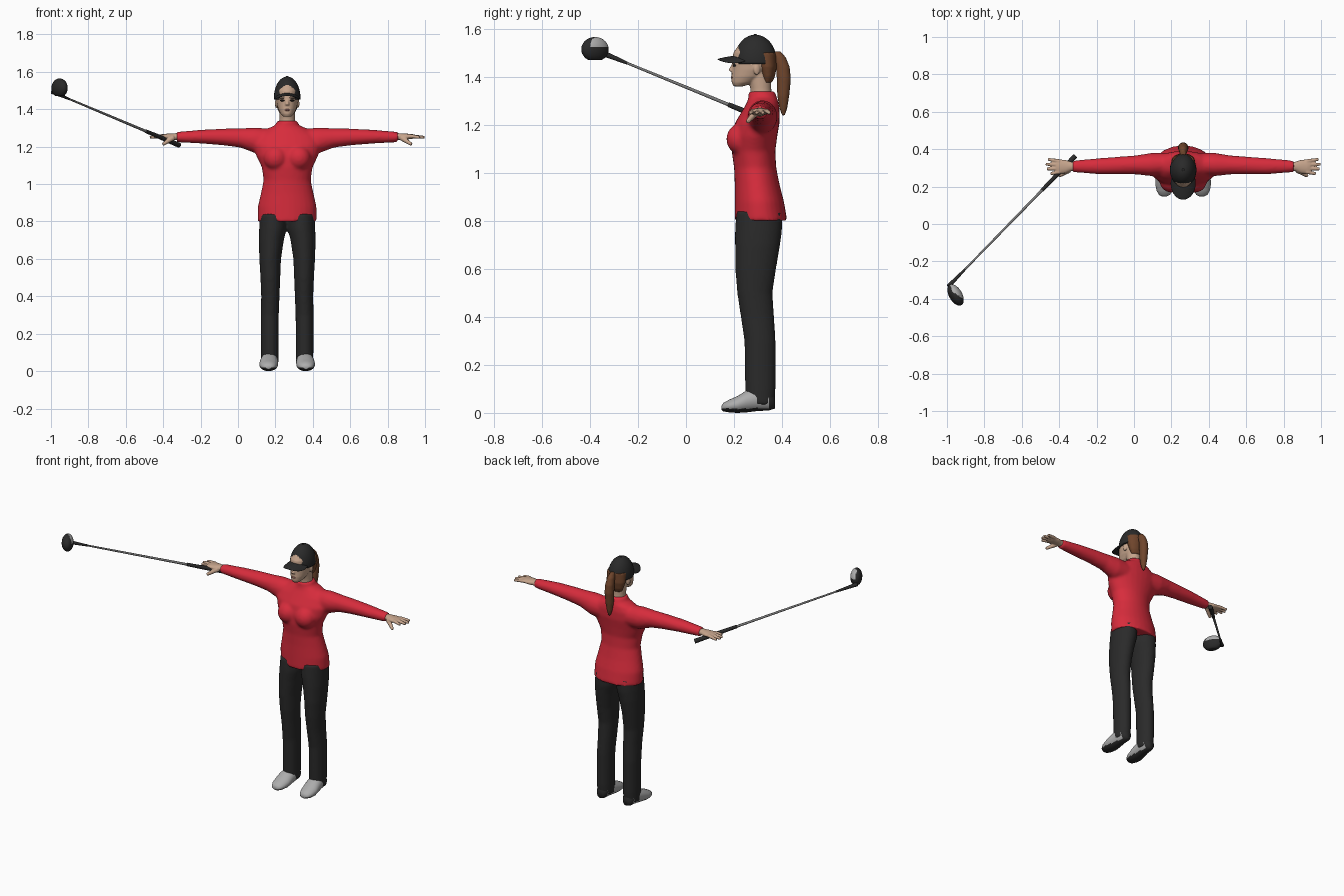
import bpy, bmesh
from math import sin, cos, pi, radians
from mathutils import Vector, Matrix

default_cube = bpy.data.objects.get("Cube")
if default_cube:
    bpy.data.objects.remove(default_cube, do_unlink=True)

CX = .263          # the figure's centre line
SIDES = (-1, 1)    # right, left


def material(name, red, green, blue):
    mat = bpy.data.materials.new(name)
    mat.use_nodes = True
    color = (red, green, blue, 1)
    mat.diffuse_color = color
    shader = mat.node_tree.nodes["Principled BSDF"]
    shader.inputs["Base Color"].default_value = color
    shader.inputs["Roughness"].default_value = .7
    return mat


RED = material("sweater red", .68, .025, .045)
BLACK = material("cloth black", .023, .023, .023)
SKIN = material("skin", .56, .37, .26)
HAIR = material("hair brown", .16, .06, .025)
GREY = material("shoe grey", .42, .42, .42)
METAL = material("shaft grey", .2, .2, .2)
DARK = material("eye dark", .02, .015, .013)
LIPS = material("lip pink", .4, .17, .14)


def loft(bm, axis, rows, side=1, segments=28):
    """Skin ellipses: each row is station, centre, half width, low, high."""
    rings = []
    for station, centre, half, low, high in rows:
        ring = []
        for i in range(segments):
            angle = 2 * pi * i / segments
            a = centre + half * cos(angle)
            b = (low + high) / 2 + (high - low) / 2 * sin(angle)
            point = {"z": (CX + side * a, b, station),
                     "y": (CX + side * a, station, b),
                     "x": (CX + side * station, a, b)}[axis]
            ring.append(bm.verts.new(point))
        rings.append(ring)
    for lower, upper in zip(rings, rings[1:]):
        for i in range(segments):
            j = (i + 1) % segments
            bm.faces.new((lower[i], lower[j], upper[j], upper[i]))
    bm.faces.new(rings[0])
    bm.faces.new(rings[-1])


def ball(bm, centre, radii, turn=0):
    matrix = (Matrix.Translation(centre) @ Matrix.Rotation(radians(turn), 4, "Z")
              @ Matrix.Diagonal((*radii, 1)))
    return bmesh.ops.create_uvsphere(bm, u_segments=28, v_segments=18, radius=1,
                                     matrix=matrix)["verts"]


def rod(bm, start, end, r_start, r_end):
    start, end = Vector(start), Vector(end)
    span = end - start
    matrix = Matrix.Translation((start + end) / 2) @ span.to_track_quat("Z", "Y").to_matrix().to_4x4()
    bmesh.ops.create_cone(bm, cap_ends=True, segments=14, radius1=r_start,
                          radius2=r_end, depth=span.length, matrix=matrix)


def finish(bm, name, mats, voxel=0, rule=None, smoothing=4):
    """Make the object; a voxel size fuses its pieces into one soft skin."""
    bmesh.ops.recalc_face_normals(bm, faces=bm.faces)
    for face in bm.faces:
        face.smooth = True
        if rule and rule(face):
            face.material_index = 1
    mesh = bpy.data.meshes.new(name)
    bm.to_mesh(mesh)
    bm.free()
    for mat in mats:
        mesh.materials.append(mat)
    obj = bpy.data.objects.new(name, mesh)
    bpy.context.scene.collection.objects.link(obj)
    if voxel:
        fuse = obj.modifiers.new("fuse", "REMESH")
        fuse.mode = "VOXEL"
        fuse.voxel_size = voxel
        fuse.use_smooth_shade = True
        soften = obj.modifiers.new("soften", "SMOOTH")
        soften.iterations = smoothing
    return obj


# Sweater: torso, bust and both sleeves fused
bm = bmesh.new()
loft(bm, "z", [
    (.8, 0, .158, .203, .422), (.88, 0, .157, .203, .408), (.95, 0, .141, .203, .39),
    (1.02, 0, .126, .2, .376), (1.09, 0, .136, .19, .372), (1.15, 0, .165, .19, .38),
    (1.21, 0, .185, .205, .39), (1.26, 0, .17, .235, .39), (1.295, 0, .11, .255, .385),
    (1.315, 0, .062, .26, .378), (1.34, 0, .054, .26, .37)])
for side in SIDES:
    ball(bm, (CX + side * .062, .228, 1.14), (.064, .06, .065))
    loft(bm, "x", [
        (.08, .32, .06, 1.16, 1.295), (.17, .318, .062, 1.165, 1.302),
        (.25, .316, .051, 1.195, 1.298), (.34, .313, .047, 1.207, 1.296),
        (.45, .309, .043, 1.216, 1.291), (.592, .308, .031, 1.224, 1.279)], side)
finish(bm, "sweater", [RED], .009, smoothing=6)

# Trousers: two legs fused at the hips
bm = bmesh.new()
for side in SIDES:
    loft(bm, "z", [
        (.035, .093, .046, .248, .368), (.1, .093, .047, .246, .373),
        (.3, .093, .048, .243, .373), (.4, .09, .049, .228, .367),
        (.5, .09, .053, .213, .36), (.6, .091, .058, .205, .375),
        (.7, .085, .067, .204, .392), (.76, .077, .073, .204, .4),
        (.84, .073, .073, .21, .4)], side)
finish(bm, "trousers", [BLACK], .009)

# Shoes with dark soles
for side, label in zip(SIDES, ("right", "left")):
    bm = bmesh.new()
    loft(bm, "y", [
        (.148, .1, .014, .012, .03), (.156, .1, .03, .006, .042),
        (.18, .1, .043, .002, .055), (.215, .099, .05, 0, .07),
        (.25, .097, .049, .002, .092), (.3, .094, .043, .008, .108),
        (.345, .093, .038, .01, .1), (.37, .093, .022, .018, .07)], side, 40)
    finish(bm, label + "_shoe", [GREY, BLACK],
           rule=lambda f: f.calc_center_median().z < .018 or f.calc_center_median().y > .34)

# Open hands: wrist, palm, spread fingers and thumb
for side, label in zip(SIDES, ("right", "left")):
    bm = bmesh.new()
    loft(bm, "x", [
        (.56, .308, .024, 1.232, 1.272), (.6, .308, .025, 1.235, 1.272),
        (.63, .307, .036, 1.237, 1.27), (.665, .307, .039, 1.241, 1.268),
        (.68, .307, .034, 1.245, 1.265)], side)
    for i in range(4):
        spread = i - 1.5
        reach = .735 - .008 * abs(spread - .3) ** 2
        root = Vector((CX + side * .66, .307 + spread * .019, 1.256))
        tip = Vector((CX + side * reach, .307 + spread * .026, 1.25))
        rod(bm, root, tip, .011, .008)
    rod(bm, (CX + side * .61, .288, 1.248), (CX + side * .665, .256, 1.212), .015, .009)
    finish(bm, label + "_hand", [SKIN], .004, smoothing=3)

# Head with neck, nose and ears
bm = bmesh.new()
loft(bm, "z", [(1.3, 0, .044, .27, .36), (1.35, 0, .042, .268, .355), (1.43, 0, .044, .25, .355)])
loft(bm, "z", [
    (1.36, 0, .02, .198, .24), (1.375, 0, .035, .19, .285), (1.4, 0, .048, .189, .33),
    (1.43, 0, .056, .192, .36), (1.46, 0, .059, .192, .37), (1.5, 0, .059, .197, .365),
    (1.54, 0, .045, .225, .35)])
rod(bm, (CX, .198, 1.455), (CX, .186, 1.422), .005, .011)
for side in SIDES:
    ball(bm, (CX + side * .058, .295, 1.43), (.007, .014, .024), side * 15)
finish(bm, "head", [SKIN], .004)

# Eyes and mouth as thin inlays
bm = bmesh.new()
for side in SIDES:
    ball(bm, (CX + side * .026, .201, 1.447), (.014, .005, .005), side * 18)
    ball(bm, (CX + side * .028, .202, 1.461), (.018, .005, .003), side * 18)
finish(bm, "eyes_and_brows", [DARK])
bm = bmesh.new()
ball(bm, (CX, .191, 1.396), (.016, .004, .005))
finish(bm, "lips", [LIPS])

# Hair at the back of the head, and the ponytail
bm = bmesh.new()
loft(bm, "z", [
    (1.375, 0, .038, .32, .358), (1.4, 0, .052, .312, .37), (1.44, 0, .063, .298, .378),
    (1.5, 0, .063, .28, .375)])
finish(bm, "back_hair", [HAIR], .005)
bm = bmesh.new()
loft(bm, "z", [
    (1.238, 0, .007, .4, .412), (1.27, 0, .016, .388, .422), (1.32, 0, .024, .38, .43),
    (1.39, 0, .028, .378, .437), (1.44, 0, .026, .374, .432), (1.48, 0, .021, .362, .416),
    (1.505, 0, .012, .355, .395)])
finish(bm, "ponytail", [HAIR], .005)

# Cap crown and curved brim
bm = bmesh.new()
for vert in ball(bm, (CX, .289, 1.462), (.071, .089, .113)):
    if vert.co.z < 1.46:
        vert.co.z = 1.452
finish(bm, "cap_crown", [BLACK])
bm = bmesh.new()
for vert in ball(bm, (CX, .217, 1.484), (.067, .087, .006)):
    vert.co.z -= 6 * (vert.co.x - CX) ** 2 + .14 * (.217 - vert.co.y)
finish(bm, "cap_brim", [BLACK])
bm = bmesh.new()
ball(bm, (CX, .289, 1.574), (.007, .007, .004))
finish(bm, "cap_button", [BLACK])

# Golf club: grip, shaft, hosel and head
BUTT = Vector((-.315, .362, 1.208))
NECK = Vector((-.948, -.288, 1.474))
for name, start, end, r_start, r_end, mat in (
        ("club_grip", 0, .28, .014, .01, BLACK),
        ("club_shaft", .27, 1, .0075, .005, METAL),
        ("club_hosel", .93, 1.07, .006, .012, BLACK)):
    bm = bmesh.new()
    rod(bm, BUTT.lerp(NECK, start), BUTT.lerp(NECK, end), r_start, r_end)
    obj = finish(bm, name, [mat])
    bpy.context.view_layer.objects.active = obj
    obj.select_set(True)
    bpy.ops.object.shade_smooth_by_angle()
    obj.select_set(False)


def sole_plate(face):
    middle = face.calc_center_median()
    return face.normal.y > .1 and face.normal.x > -.35 and middle.z > 1.522


bm = bmesh.new()
for vert in ball(bm, (-.954, -.379, 1.514), (.063, .035, .051), -60):
    vert.co.z = max(vert.co.z, 1.47)
finish(bm, "club_head", [BLACK, GREY], rule=sole_plate)
